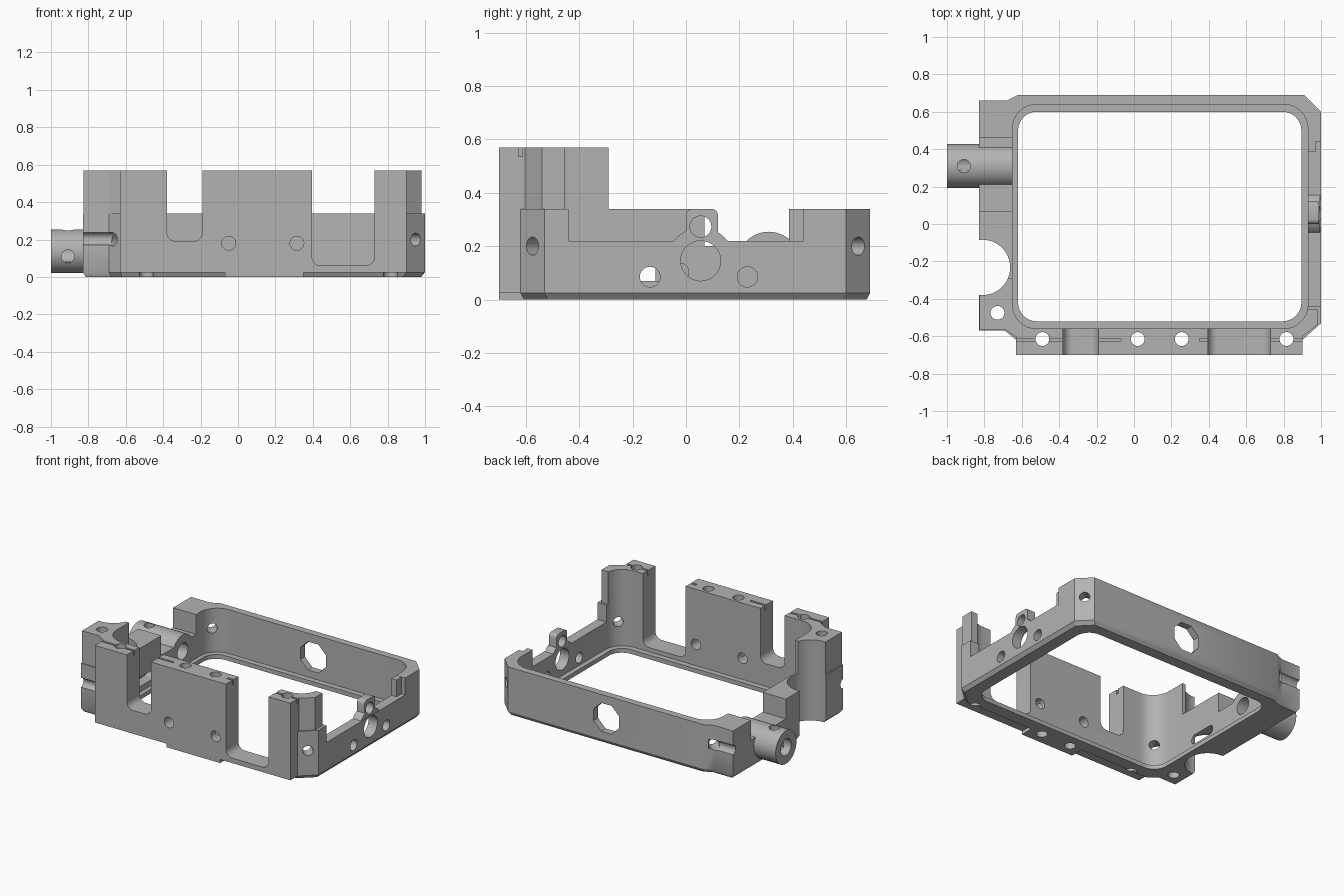
import bpy, bmesh, math
from mathutils import Matrix, Vector

if "Cube" in bpy.data.objects:
    bpy.data.objects.remove(bpy.data.objects["Cube"])

grey = bpy.data.materials.new("machined_grey")
grey.diffuse_color = (0.45, 0.45, 0.45, 1)
grey.use_nodes = True
grey.node_tree.nodes["Principled BSDF"].inputs["Base Color"].default_value = grey.diffuse_color


def make(name, bm):
    bmesh.ops.recalc_face_normals(bm, faces=bm.faces)
    me = bpy.data.meshes.new(name)
    bm.to_mesh(me)
    bm.free()
    me.materials.append(grey)
    ob = bpy.data.objects.new(name, me)
    bpy.context.collection.objects.link(ob)
    return ob


def prism(name, pts, a, b, axis="z", foot=None):
    """Extrude a 2D outline from a to b; foot=(height, scale) tapers the bottom."""
    place = {"z": lambda u, v, w: (u, v, w), "y": lambda u, v, w: (u, w, v),
             "x": lambda u, v, w: (w, u, v)}[axis]
    levels = [(a, 1), (b, 1)]
    if foot:
        levels = [(a, foot[1]), (a + foot[0], 1), (b, 1)]
    bm = bmesh.new()
    rings = [[bm.verts.new(place(u * s, v * s, w)) for u, v in pts] for w, s in levels]
    n = len(pts)
    bm.faces.new(rings[0])
    bm.faces.new(rings[-1])
    for lo, hi in zip(rings, rings[1:]):
        for i in range(n):
            j = (i + 1) % n
            bm.faces.new((lo[i], lo[j], hi[j], hi[i]))
    return make(name, bm)


def rounded(u0, u1, v0, v1, r, seg=8):
    pts = []
    for k, (cu, cv) in enumerate([(u1 - r, v1 - r), (u0 + r, v1 - r), (u0 + r, v0 + r), (u1 - r, v0 + r)]):
        for i in range(seg + 1):
            t = math.pi / 2 * (k + i / seg)
            pts.append((cu + r * math.cos(t), cv + r * math.sin(t)))
    return pts


def box(name, x0, x1, y0, y1, z0, z1):
    return prism(name, [(x0, y0), (x1, y0), (x1, y1), (x0, y1)], z0, z1)


def rod(name, centre, direction, r, length, sides=32):
    bm = bmesh.new()
    rot = Vector(direction).to_track_quat("Z", "Y").to_matrix().to_4x4()
    bmesh.ops.create_cone(bm, cap_ends=True, segments=sides, radius1=r, radius2=r,
                          depth=length, matrix=Matrix.Translation(centre) @ rot)
    return make(name, bm)


def combine(body, op, tool):
    mod = body.modifiers.new("bool", "BOOLEAN")
    mod.operation, mod.object, mod.solver = op, tool, "EXACT"
    dg = bpy.context.evaluated_depsgraph_get()
    me = bpy.data.meshes.new_from_object(body.evaluated_get(dg))
    body.modifiers.clear()
    body.data = me
    bpy.data.objects.remove(tool)


# Frame blank with chamfered corners and bevelled foot
frame = prism("housing_frame", [(-.83, -.57), (-.69, -.57), (-.63, -.62), (.9, -.62), (1, -.53),
              (1, .6), (.91, .69), (-.62, .69), (-.68, .66), (-.83, .66)], 0, .34, foot=(.025, .98))


def add(tool):
    combine(frame, "UNION", tool)


def cut(tool):
    combine(frame, "DIFFERENCE", tool)


# Lowered right wall, and lowered left wall beside the pipe
cut(box("right_dip", .8, 1.1, -.44, .44, .22, .6))
cut(box("left_dip", -.9, -.5, .07, .46, .2, .6))

# Front slab, its lower middle foot, and the tall corner towers
add(box("front_slab", -.63, .9, -.7, -.55, .025, .57))
add(box("slab_foot", -.07, .35, -.7, -.58, 0, .1))
add(prism("left_tower", [(-.825, -.565), (-.69, -.565), (-.62, -.61), (-.45, -.61), (-.45, -.5),
          (-.6, -.29), (-.825, -.29)], .2, .57))
add(prism("right_tower", [(.75, -.65), (.89, -.65), (.89, -.61), (.98, -.54), (.98, -.455),
          (.75, -.455)], .2, .57))

# Right wall bosses and rear post
add(rod("ring_boss", (.96, .055, .145), (1, 0, 0), .125, .07, 48))
add(prism("lug", rounded(0, .12, .15, .34, .025, 4), .93, .99, "x"))
add(box("rear_post", .9, .97, .385, .46, .15, .339))

# Cavity with ledge, then the opening through the floor
cut(prism("cavity", rounded(-.65, .93, -.56, .64, .13), .03, 1, "z"))
cut(prism("opening", rounded(-.62, .895, -.52, .6, .1), -.5, .5, "z"))

# Round relief in the left side
cut(rod("side_relief", (-.81, -.232, .3), (0, 0, 1), .148, 1.2, 48))

# Pipe stub with bore and cross holes
add(rod("pipe_stub", (-.825, .31, .137), (1, 0, 0), .117, .35, 48))
cut(rod("pipe_bore", (-.8, .31, .137), (1, 0, 0), .058, .6))
cut(rod("pin_hole_up", (-.91, .31, .25), (0, 0, 1), .035, .25))
cut(rod("pin_hole_front", (-.91, .2, .11), (0, 1, 0), .035, .2))

# Two rounded notches in the front slab
cut(prism("small_notch", rounded(-.38, -.19, .19, .8, .05), -.8, -.45, "y"))
cut(prism("large_notch", rounded(.395, .73, .06, .8, .05), -.8, -.45, "y"))

# Vertical screw holes
for x, y in [(-.73, -.475), (-.49, -.615), (.02, -.615), (.255, -.615), (.815, -.615)]:
    cut(rod("screw_hole", (x, y, .3), (0, 0, 1), .037, 1))

# Front wall holes
for x in (-.05, .315):
    cut(rod("front_hole", (x, -.62, .18), (0, 1, 0), .037, .3))

# Right wall holes: (y, z, radius)
for y, z, r in [(.055, .145, .075), (-.135, .085, .038), (.23, .085, .038), (.055, .273, .04)]:
    cut(rod("right_hole", (.96, y, z), (1, 0, 0), r, .2))

# Diagonal corner holes
for x, y, dx, dy in [(.95, -.575, 1, -1), (.955, .645, 1, 1), (-.65, .625, -1, 1), (-.65, -.565, -1, -1)]:
    cut(rod("corner_hole", (x, y, .2), (dx, dy, 0), .034, .3))

# Grooves across the left ends
for y in (-.575, .665):
    cut(rod("end_groove", (-.78, y, .205), (1, 0, 0), .034, .26, 24))

# Octagonal window in the back wall
k = .1 / math.cos(math.pi / 8)
octagon = [(.14 + k * math.cos(math.pi / 8 + i * math.pi / 4),
            .18 + k * math.sin(math.pi / 8 + i * math.pi / 4)) for i in range(8)]
cut(prism("back_window", octagon, .55, .8, "y"))

# Slot in the left wall, slits along the front tops
cut(prism("left_slot", rounded(-.2, .01, .07, .135, .03, 5), -.72, -.55, "x"))
for x0, x1 in [(-.7, -.07), (.35, .95)]:
    cut(box("top_slit", x0, x1, -.627, -.612, .535, .7))

# Smooth round surfaces, keep edges sharp
bpy.context.view_layer.objects.active = frame
frame.select_set(True)
bpy.ops.object.shade_smooth_by_angle(angle=math.radians(28))
